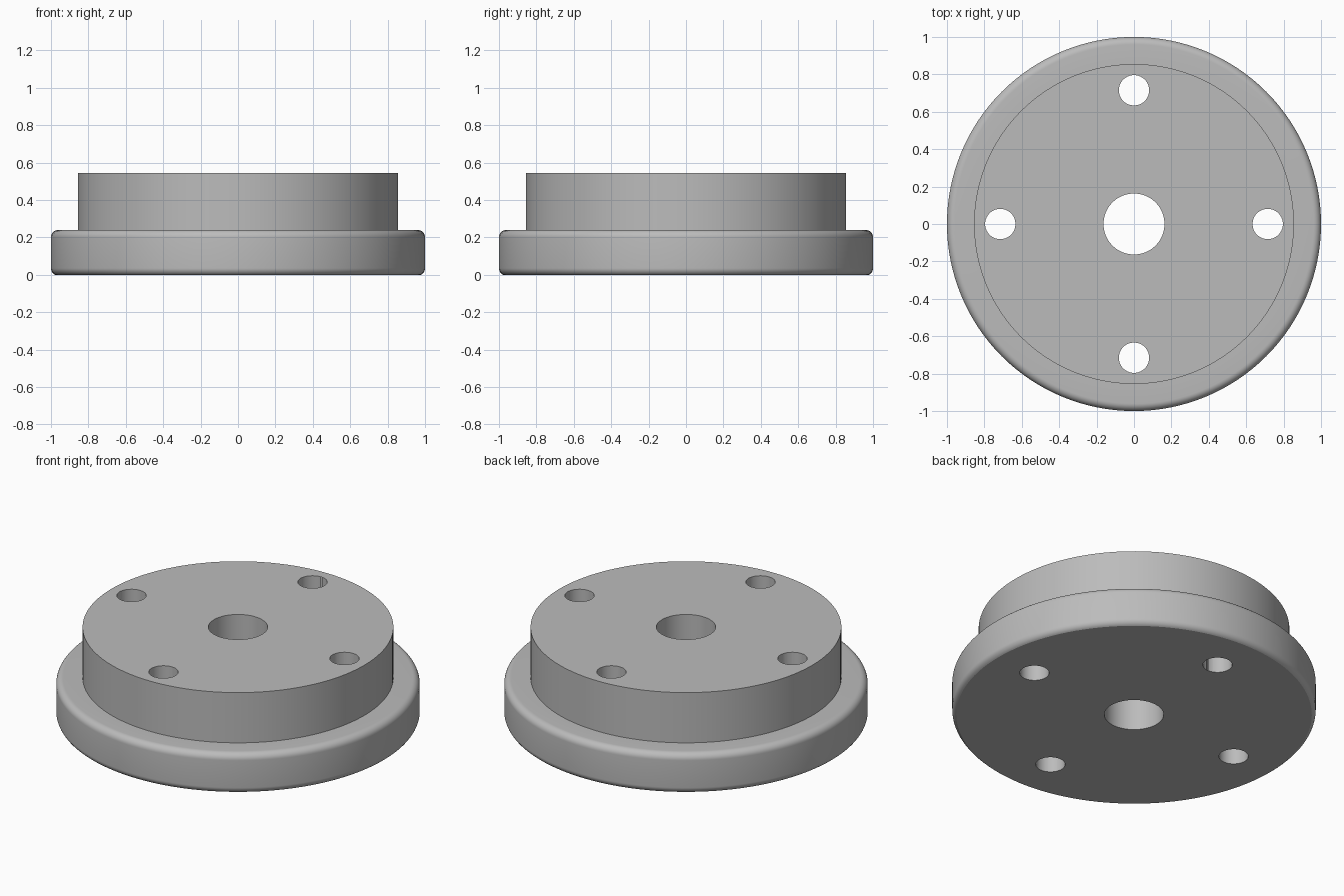
import bpy
import bmesh
from math import cos, sin, radians, tau

cube = bpy.data.objects.get("Cube")
if cube:
    bpy.data.objects.remove(cube, do_unlink=True)

SEGMENTS = 128
HEIGHT = 0.545
FLANGE_TOP = 0.24
HUB_RADIUS = 0.855
BORE_RADIUS = 0.163
BOLT_RADIUS = 0.081
BOLT_CIRCLE = 0.715
FILLET = 0.04

grey = bpy.data.materials.new("machined_grey")
grey.use_nodes = True
colour = (0.5, 0.5, 0.5, 1)
grey.diffuse_color = colour
grey.node_tree.nodes["Principled BSDF"].inputs["Base Color"].default_value = colour


def arc(cx, cz, start, end, steps=8):
    """Points of a rounded corner, as (radius, height)."""
    angles = [radians(start + (end - start) * i / steps) for i in range(steps + 1)]
    return [(cx + FILLET * cos(a), cz + FILLET * sin(a)) for a in angles]


def lathe(name, profile):
    """Revolve a closed profile around the vertical axis."""
    bm = bmesh.new()
    rings = []
    for r, z in profile:
        rings.append([bm.verts.new((r * cos(tau * i / SEGMENTS), r * sin(tau * i / SEGMENTS), z))
                      for i in range(SEGMENTS)])
    for a, b in zip(rings, rings[1:] + rings[:1]):
        for i in range(SEGMENTS):
            j = (i + 1) % SEGMENTS
            bm.faces.new((a[i], a[j], b[j], b[i]))
    bmesh.ops.recalc_face_normals(bm, faces=bm.faces)
    mesh = bpy.data.meshes.new(name)
    bm.to_mesh(mesh)
    bm.free()
    obj = bpy.data.objects.new(name, mesh)
    bpy.context.collection.objects.link(obj)
    obj.data.materials.append(grey)
    return obj


# Flange with rounded rim, raised hub and central bore
cut_angle = -63
lower_z = -FILLET * sin(radians(cut_angle))
profile = [(BORE_RADIUS, 0)]
profile += arc(1 - FILLET, lower_z, cut_angle, 0)
profile += arc(1 - FILLET, FLANGE_TOP - FILLET, 0, 90)
profile += [(HUB_RADIUS, FLANGE_TOP), (HUB_RADIUS, HEIGHT), (BORE_RADIUS, HEIGHT)]
body = lathe("flanged_hub", profile)

# Four bolt holes
cutters = []
for k in range(4):
    a = tau * k / 4
    bpy.ops.mesh.primitive_cylinder_add(
        vertices=48, radius=BOLT_RADIUS, depth=2,
        location=(BOLT_CIRCLE * cos(a), BOLT_CIRCLE * sin(a), 0))
    cutter = bpy.context.object
    cutter.name = f"bolt_hole_cutter_{k + 1}"
    cutter.data.materials.append(grey)
    cutter.hide_render = True
    cutters.append(cutter)
    mod = body.modifiers.new(f"bolt_hole_{k + 1}", "BOOLEAN")
    mod.operation = "DIFFERENCE"
    mod.solver = "EXACT"
    mod.object = cutter

bpy.ops.object.select_all(action="DESELECT")
body.select_set(True)
bpy.context.view_layer.objects.active = body
for mod in list(body.modifiers):
    bpy.ops.object.modifier_apply(modifier=mod.name)
for cutter in cutters:
    bpy.data.objects.remove(cutter, do_unlink=True)

bpy.ops.object.shade_smooth_by_angle(angle=radians(25))
